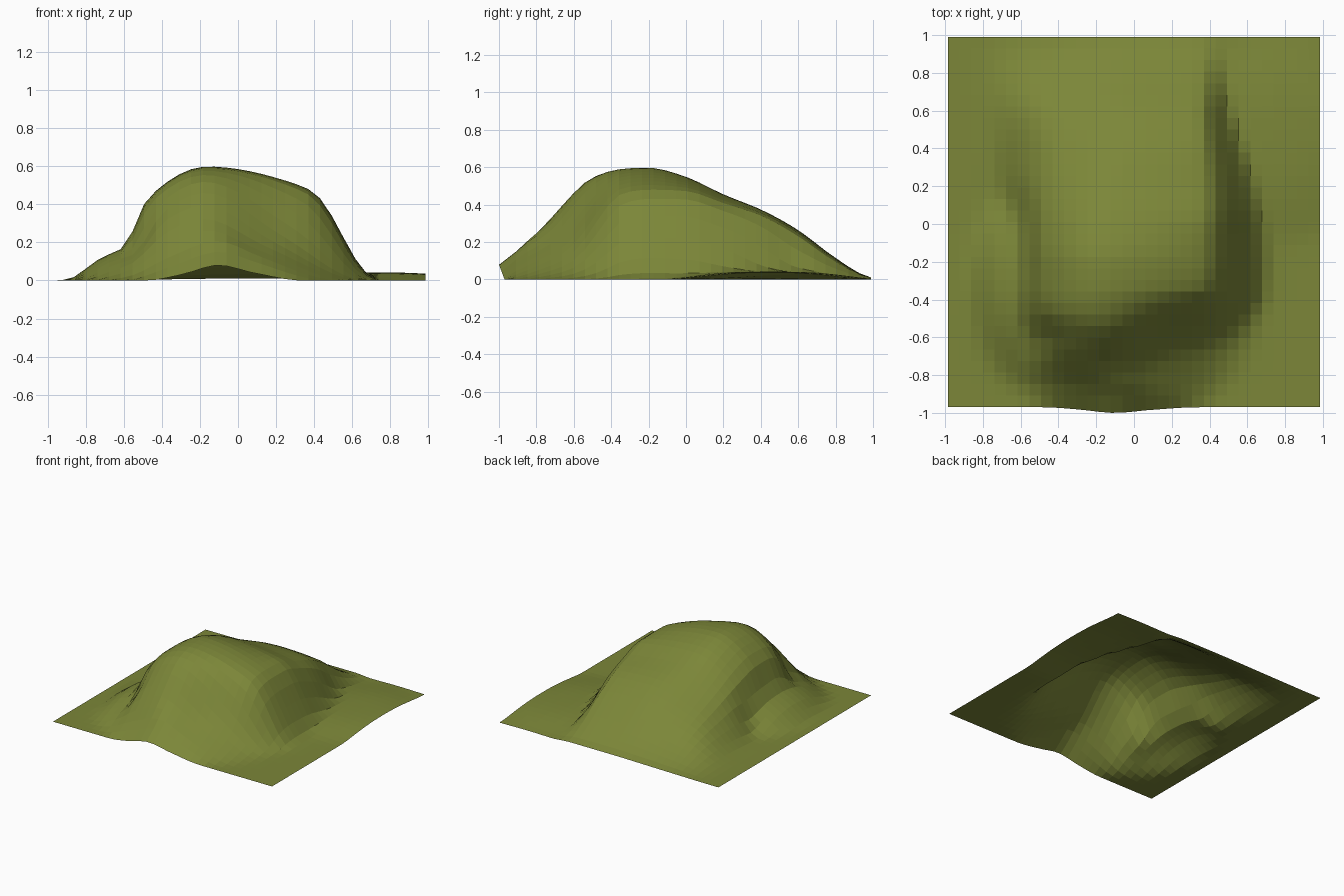
import bpy, bmesh, math

if "Cube" in bpy.data.objects:
    bpy.data.objects.remove(bpy.data.objects["Cube"])

# Cross-sections of the hill, front to back:
# y, left foot x, left shoulder x/z, peak x/z, right shoulder x/z, right foot x
STATIONS = [
    (-1.0, -.48, -.30, .03, -.10, .080, .08, .04, .34),
    (-.87, -.62, -.36, .10, -.09, .19, .10, .12, .50),
    (-.74, -.68, -.37, .24, -.19, .31, .14, .17, .62),
    (-.62, -.62, -.38, .36, -.17, .445, .22, .22, .66),
    (-.54, -.64, -.43, .39, -.18, .525, .28, .28, .68),
    (-.46, -.65, -.47, .42, -.18, .565, .33, .37, .69),
    (-.35, -.65, -.49, .42, -.17, .593, .37, .465, .72),
    (-.20, -.64, -.49, .42, -.17, .60, .38, .48, .73),
    (.00, -.66, -.48, .38, -.16, .55, .38, .475, .72),
    (.20, -.74, -.46, .32, -.10, .455, .38, .41, .69),
    (.40, -.80, -.43, .26, .00, .375, .37, .35, .62),
    (.60, -.84, -.46, .17, .02, .265, .36, .245, .54),
    (.80, -.88, -.50, .065, .02, .115, .36, .10, .52),
    (1.0, -.90, -.50, .004, .02, .01, .36, .01, .50),
]


def smooth_curve(xs, zs, x):
    """Monotone cubic through the points, flat at both ends."""
    if x <= xs[0]:
        return zs[0]
    if x >= xs[-1]:
        return zs[-1]
    n = len(xs)
    d = [(zs[i + 1] - zs[i]) / (xs[i + 1] - xs[i]) for i in range(n - 1)]
    m = [0.0] * n
    for i in range(1, n - 1):
        if d[i - 1] * d[i] > 0:
            m[i] = 2 * d[i - 1] * d[i] / (d[i - 1] + d[i])
    i = max(k for k in range(n - 1) if xs[k] <= x)
    h = xs[i + 1] - xs[i]
    t = (x - xs[i]) / h
    return ((2*t**3 - 3*t**2 + 1) * zs[i] + (t**3 - 2*t**2 + t) * h * m[i]
            + (3*t**2 - 2*t**3) * zs[i + 1] + (t**3 - t**2) * h * m[i + 1])


def mound(x, y, cx, cy, rx, ry, height):
    """Low mound with a broad flattish top."""
    r = math.hypot((x - cx) / rx, (y - cy) / ry)
    return height * (1 - r ** 3) ** 2 if r < 1 else 0.0


def blend_max(a, b, k):
    """Larger of two heights with a soft join, leaving zero untouched."""
    k = min(k, 2 * min(a, b) + 1e-6)
    h = max(k - abs(a - b), 0) / k
    return max(a, b) + h * h * k / 4


def section(y):
    ys = [s[0] for s in STATIONS]
    xs = [2 * ys[0] - ys[1]] + ys + [2 * ys[-1] - ys[-2]]
    vals = []
    for c in range(1, 9):
        col = [s[c] for s in STATIONS]
        vals.append(smooth_curve(xs, [2 * col[0] - col[1]] + col + [col[-1]], y))
    return vals


def height(x, y):
    lf, ls, lz, px, pz, rs, rz, rf = section(y)
    z = smooth_curve([lf, ls, px, rs, rf], [0, lz, pz, rz, 0], x)
    ledge = mound(x, y, -.55, -.33, .35, .58, .155)     # left terrace
    swell = mound(x, y, .75, .45, .55, .60, .042)       # low swell on right
    return blend_max(blend_max(z, ledge, .06), swell, .04)


# Height grid, softened so the foot of the hill flares out
N = 32
X = [-.985 + 1.97 * i / N for i in range(N + 1)]
Y = [-.97 + 1.96 * j / N for j in range(N + 1)]
Z = [[height(x, y - (.03 if j == 0 else 0)) for x in X] for j, y in enumerate(Y)]
for _ in range(2):
    soft = [row[:] for row in Z]
    for j in range(1, N):
        for i in range(1, N):
            near = (Z[j-1][i] + Z[j+1][i] + Z[j][i-1] + Z[j][i+1]) / 4
            soft[j][i] = .7 * Z[j][i] + .3 * near
    Z = soft

# Terrain sheet
bm = bmesh.new()
rows = []
for j, y in enumerate(Y):
    row = []
    for i, x in enumerate(X):
        z = max(Z[j][i], 0)
        dy = -.03 * min(1, z / .08) if j == 0 else 0    # front lip bulges out
        row.append(bm.verts.new((x, y + dy, z)))
    rows.append(row)
for j in range(N):
    for i in range(N):
        bm.faces.new((rows[j][i], rows[j][i + 1], rows[j + 1][i + 1], rows[j + 1][i]))
mesh = bpy.data.meshes.new("grassy_hill")
bm.to_mesh(mesh)
bm.free()
hill = bpy.data.objects.new("grassy_hill", mesh)
bpy.context.collection.objects.link(hill)

# Grass colour
grass = bpy.data.materials.new("grass")
grass.diffuse_color = (.2, .24, .04, 1)
grass.use_nodes = True
grass.node_tree.nodes["Principled BSDF"].inputs["Base Color"].default_value = grass.diffuse_color
mesh.materials.append(grass)
